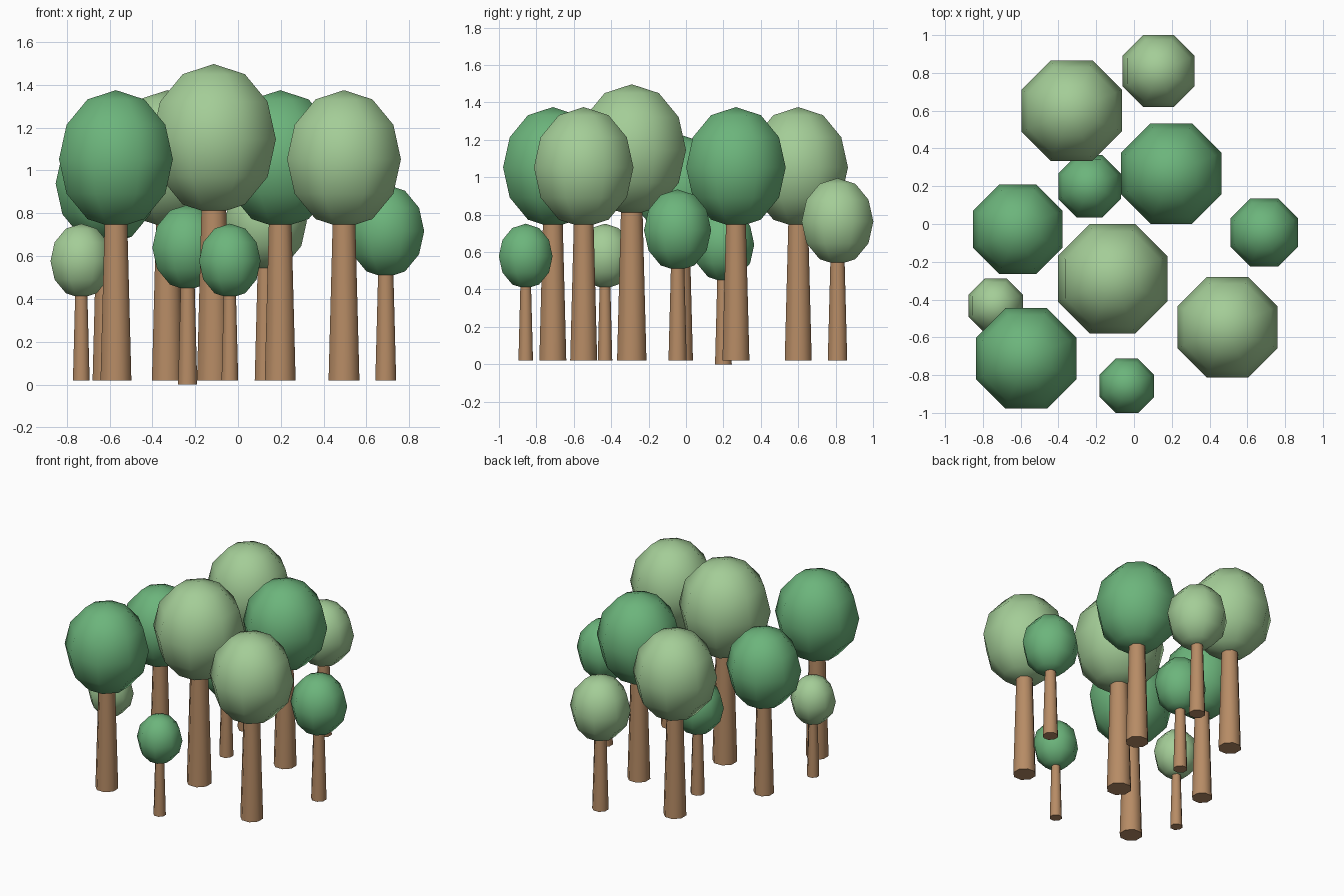
import bpy, math

if "Cube" in bpy.data.objects:
    bpy.data.objects.remove(bpy.data.objects["Cube"])


def material(name, rgb):
    m = bpy.data.materials.new(name)
    m.diffuse_color = (*rgb, 1)
    m.use_nodes = True
    m.node_tree.nodes["Principled BSDF"].inputs["Base Color"].default_value = m.diffuse_color
    return m


BARK = material("bark", (0.47, 0.26, 0.13))
DARK = material("dark_leaves", (0.15, 0.46, 0.20))
LIGHT = material("light_leaves", (0.37, 0.61, 0.31))
FLAT = math.cos(math.pi / 8)  # octagon apothem ratio


def finish(name, mat):
    o = bpy.context.object
    o.name = name
    o.data.materials.append(mat)
    bpy.ops.object.shade_smooth_by_angle(angle=math.radians(60))
    return o


def tree(i, x, y, s, leaves, base=0.02):
    turn = (0, 0, math.pi / 8)
    # tapered trunk, running a little way into the crown
    h = 0.78 * s
    bpy.ops.mesh.primitive_cone_add(vertices=8, radius1=0.078 * s, radius2=0.056 * s,
                                    depth=h, location=(x, y, base + h / 2), rotation=turn)
    finish(f"trunk_{i}", BARK)
    # egg-shaped eight-sided crown
    bpy.ops.mesh.primitive_uv_sphere_add(segments=8, ring_count=6, radius=1,
                                         location=(x, y, base + 1.0325 * s), rotation=turn)
    crown = finish(f"crown_{i}", leaves)
    crown.scale = (0.266 * s / FLAT, 0.266 * s / FLAT, 0.3225 * s)


# x, y, size, leaf colour
TREES = [
    (0.13, 0.81, 0.72, LIGHT),
    (-0.33, 0.60, 1.0, LIGHT),
    (0.197, 0.267, 1.0, DARK),
    (-0.615, -0.027, 0.89, DARK),
    (0.69, -0.045, 0.675, DARK),
    (-0.113, -0.29, 1.09, LIGHT),
    (-0.732, -0.433, 0.54, LIGHT),
    (-0.57, -0.712, 1.0, DARK),
    (0.495, -0.547, 1.0, LIGHT),
    (-0.038, -0.857, 0.54, DARK),
]
for i, t in enumerate(TREES, 1):
    tree(i, *t)
tree(len(TREES) + 1, -0.235, 0.2, 0.62, DARK, base=0.0)
